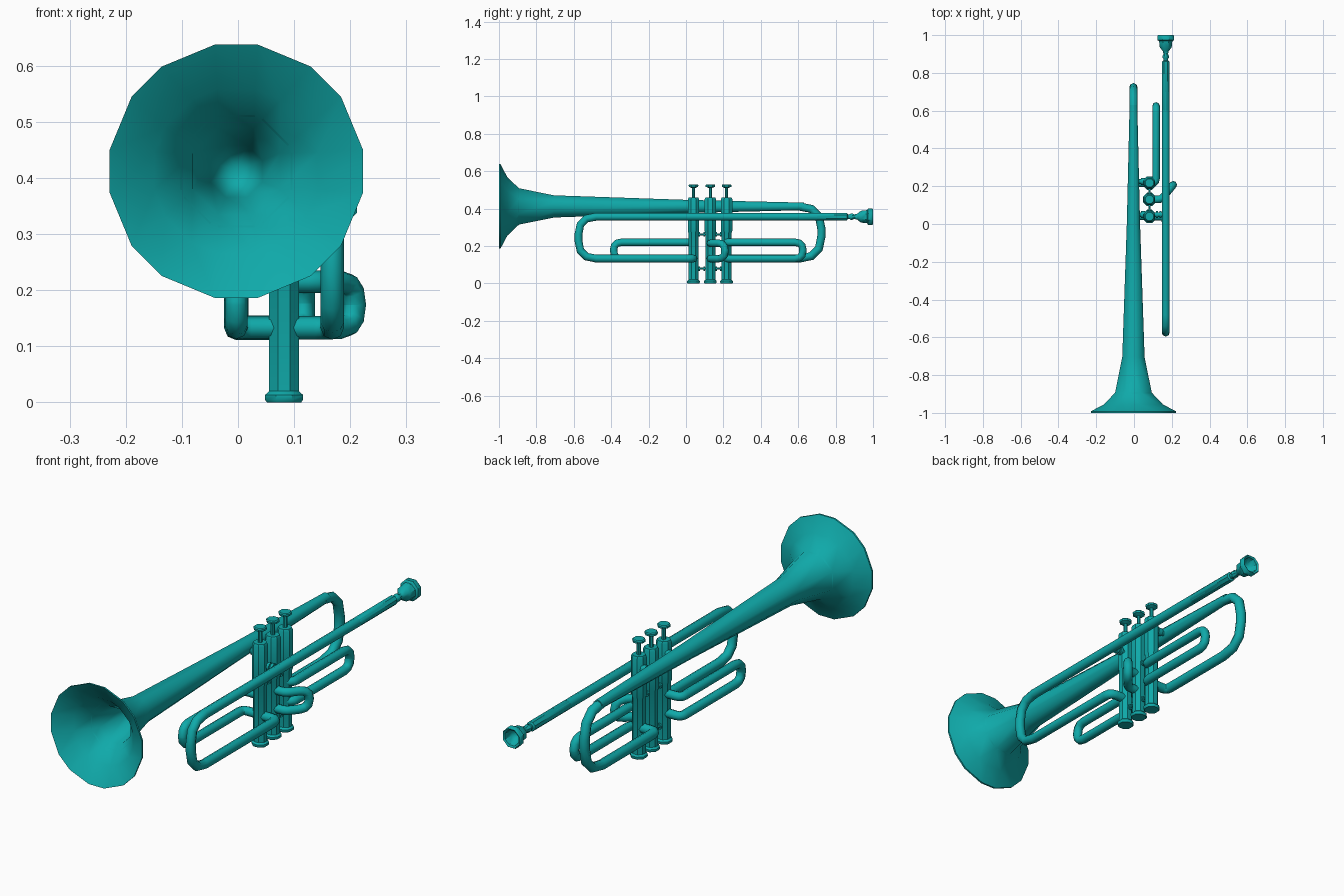
import bpy, bmesh
from math import sin, cos, radians
from mathutils import Vector

cube = bpy.data.objects.get("Cube")
if cube:
    bpy.data.objects.remove(cube, do_unlink=True)

teal = bpy.data.materials.new("teal_lacquer")
teal.use_nodes = True
colour = (0.005, 0.40, 0.40, 1)
teal.diffuse_color = colour
teal.node_tree.nodes["Principled BSDF"].inputs["Base Color"].default_value = colour


def finish(ob, angle):
    """Give the part its colour and smooth shading."""
    ob.data.materials.clear()
    ob.data.materials.append(teal)
    bpy.ops.object.select_all(action='DESELECT')
    ob.select_set(True)
    bpy.context.view_layer.objects.active = ob
    if ob.type == 'CURVE':
        bpy.ops.object.convert(target='MESH')
        ob = bpy.context.object
    bpy.ops.object.shade_smooth_by_angle(angle=radians(angle))
    return ob


def lathe(name, profile, origin, axis='Z', angle=40):
    """Turn (position, radius[, spread]) rings; spread splits octagon corners in two."""
    bm = bmesh.new()
    o = Vector(origin)
    rings = []
    for t, r, *s in profile:
        spread = s[0] if s else 22.5
        ring = []
        for k in range(8):
            for sign in (-1, 1):
                a = radians(45 * k + sign * spread)
                u, v = r * cos(a), r * sin(a)
                ring.append(bm.verts.new(o + Vector((u, v, t) if axis == 'Z' else (u, t, v))))
        rings.append(ring)
    for a, b in zip(rings, rings[1:]):
        for i in range(16):
            j = (i + 1) % 16
            bm.faces.new((a[i], a[j], b[j], b[i]))
    bm.faces.new(rings[0])
    bm.faces.new(rings[-1])
    bmesh.ops.remove_doubles(bm, verts=bm.verts, dist=0.0002)
    bmesh.ops.recalc_face_normals(bm, faces=bm.faces)
    me = bpy.data.meshes.new(name)
    bm.to_mesh(me)
    bm.free()
    ob = bpy.data.objects.new(name, me)
    bpy.context.collection.objects.link(ob)
    return finish(ob, angle)


def rounded(corners, steps=3):
    """Round each (x, y, z, radius) corner of a path."""
    pts = [Vector(c[:3]) for c in corners]
    out = [pts[0]]
    for i in range(1, len(pts) - 1):
        p, r = pts[i], corners[i][3]
        a = p + (pts[i - 1] - p).normalized() * r
        b = p + (pts[i + 1] - p).normalized() * r
        for k in range(steps + 1):
            f = k / steps
            out.append(a * (1 - f) ** 2 + p * 2 * f * (1 - f) + b * f * f)
    return out + [pts[-1]]


def tube(name, corners, radius):
    cu = bpy.data.curves.new(name, 'CURVE')
    cu.dimensions = '3D'
    cu.bevel_depth = radius
    cu.bevel_resolution = 2
    cu.use_fill_caps = True
    path = rounded(corners)
    sp = cu.splines.new('POLY')
    sp.points.add(len(path) - 1)
    for q, p in zip(sp.points, path):
        q.co = (*p, 1)
    ob = bpy.data.objects.new(name, cu)
    bpy.context.collection.objects.link(ob)
    return finish(ob, 50)


BELL_X, VALVE_X, LEAD_X, SLIDE_X = -0.003, 0.082, 0.168, 0.117
BELL_Z, LEAD_Z, TOP_Z, LOW_Z = 0.412, 0.357, 0.22, 0.133
VALVES = {"front": 0.04, "middle": 0.13, "rear": 0.217}

# Bell: hollow flare inside, then the rim and the long taper outside
lathe("bell", [(-0.5, 0), (-0.72, 0.05), (-0.87, 0.084), (-0.95, 0.15, 13),
               (-1, 0.229, 9.6), (-0.992, 0.229, 9.6), (-0.955, 0.16, 13),
               (-0.893, 0.105), (-0.705, 0.064), (0, 0.038), (0.63, 0.022)],
      (BELL_X, 0, BELL_Z), 'Y', 60)

# Rear bow from the bell down to the rear valve
tube("rear_bow", [(BELL_X, 0.6, BELL_Z), (BELL_X, 0.724, BELL_Z, 0.12),
                  (BELL_X, 0.724, LOW_Z, 0.12), (BELL_X, VALVES["rear"], LOW_Z, 0.025),
                  (VALVE_X, VALVES["rear"], LOW_Z)], 0.022)

# Lead pipe with its front bow into the front valve
tube("lead_pipe", [(LEAD_X, 0.7, LEAD_Z), (LEAD_X, -0.575, LEAD_Z, 0.095),
                   (LEAD_X, -0.575, LOW_Z, 0.095), (LEAD_X, VALVES["front"], LOW_Z, 0.03),
                   (VALVE_X, VALVES["front"], LOW_Z)], 0.021)

# Receiver sleeve and cupped mouthpiece
lathe("receiver_sleeve", [(0.6, 0.019), (0.605, 0.022), (0.86, 0.022), (0.865, 0.014)],
      (LEAD_X, 0, LEAD_Z), 'Y')
lathe("mouthpiece", [(0.85, 0.014), (0.875, 0.014), (0.88, 0.018), (0.89, 0.018),
                     (0.9, 0.013), (0.915, 0.017), (0.935, 0.034), (0.968, 0.038),
                     (0.974, 0.048), (0.995, 0.048), (1, 0.044), (0.995, 0.036),
                     (0.96, 0.026), (0.94, 0)],
      (LEAD_X, 0, LEAD_Z), 'Y')

# Valves: cap, casing, stem and button in one turned shape
for label, y in VALVES.items():
    lathe(label + "_valve", [(0, 0.033), (0.005, 0.037), (0.013, 0.037), (0.02, 0.029),
                             (0.27, 0.029), (0.28, 0.033), (0.45, 0.033), (0.46, 0.028),
                             (0.46, 0.009), (0.51, 0.009), (0.517, 0.027),
                             (0.526, 0.028), (0.53, 0.024)], (VALVE_X, y, 0))

# Long valve slides, front and rear
for name, x, y, end in (("front_slide", BELL_X, VALVES["front"], -0.387),
                        ("rear_slide", SLIDE_X, VALVES["rear"], 0.625)):
    tube(name, [(VALVE_X, y, TOP_Z), (x, y, TOP_Z, 0.025), (x, end, TOP_Z, 0.042),
                (x, end, LOW_Z, 0.042), (x, y, LOW_Z, 0.025), (VALVE_X, y, LOW_Z)], 0.02)

# Short middle slide, angled outwards to the rear
mid = VALVES["middle"]
tube("middle_slide", [(VALVE_X, mid, TOP_Z - 0.005), (0.145, mid, TOP_Z - 0.005, 0.02),
                      (0.208, 0.208, TOP_Z - 0.005, 0.04), (0.208, 0.208, LOW_Z, 0.04),
                      (0.145, mid, LOW_Z, 0.02), (VALVE_X, mid, LOW_Z)], 0.02)

# Rods between the valves, with a small collar at each casing
for name, z in (("upper", 0.262), ("lower", 0.08)):
    profile = [(VALVES["front"], 0.007)]
    for a, b in ((0.04, 0.13), (0.13, 0.217)):
        for p in (a + 0.028, b - 0.036):
            profile += [(p, 0.007), (p, 0.013), (p + 0.008, 0.013), (p + 0.008, 0.007)]
    lathe(name + "_valve_rod", profile + [(VALVES["rear"], 0.007)], (VALVE_X, 0, z), 'Y')

# Braces from the valves to the bell tube and the lead pipe
for name, y, x0, x1, z in (("front_bell_brace", 0.05, 0, 0.08, 0.405),
                           ("rear_bell_brace", 0.225, 0, 0.08, 0.405),
                           ("lead_pipe_brace", 0.05, 0.08, LEAD_X, LEAD_Z)):
    tube(name, [(x0, y, z), (x1, y, z)], 0.012)
    for side, x in (("inner", x0 + 0.04), ("outer", x1 - 0.03)):
        tube(f"{name}_{side}_collar", [(x - 0.004, y, z), (x + 0.008, y, z)], 0.018)
